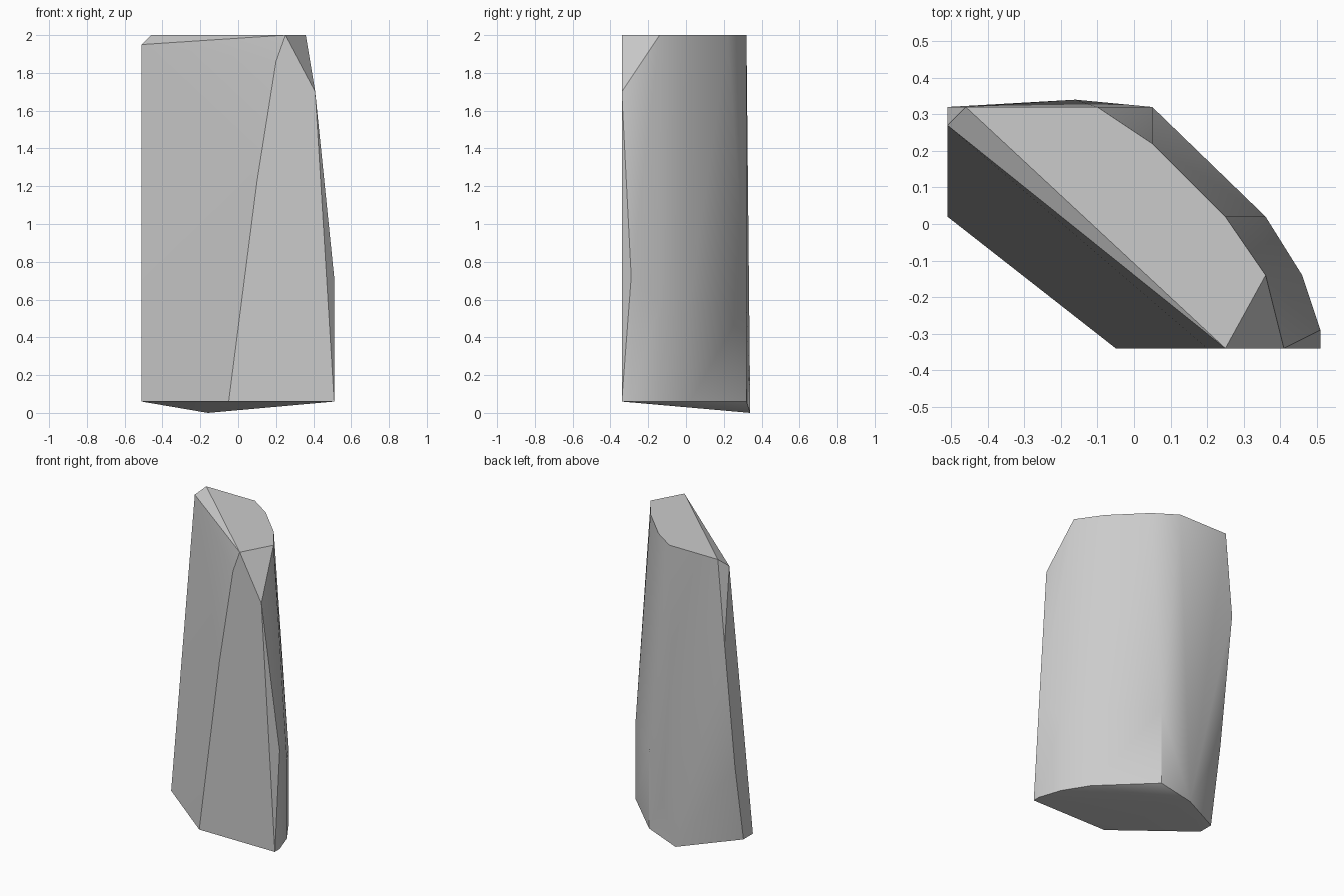
import bpy
import bmesh
import math

# Remove the default object
default_cube = bpy.data.objects.get("Cube")
if default_cube:
    bpy.data.objects.remove(default_cube, do_unlink=True)


def make_material(name, colour):
    material = bpy.data.materials.new(name)
    material.use_nodes = True
    material.diffuse_color = colour
    shader = material.node_tree.nodes["Principled BSDF"]
    shader.inputs["Base Color"].default_value = colour
    shader.inputs["Roughness"].default_value = 0.9
    return material


def level(outline, height):
    """Place a flat outline at one height."""
    return [(x, y, height) for x, y in outline]


def chiselled_block(name, points, material):
    """Wrap the corner points in a convex faceted solid."""
    bm = bmesh.new()
    for point in points:
        bm.verts.new(point)
    bmesh.ops.convex_hull(bm, input=bm.verts[:])
    loose = [v for v in bm.verts if not v.link_faces]
    bmesh.ops.delete(bm, geom=loose, context="VERTS")
    bmesh.ops.dissolve_limit(bm, angle_limit=math.radians(0.5),
                             verts=bm.verts[:], edges=bm.edges[:])
    bmesh.ops.recalc_face_normals(bm, faces=bm.faces[:])

    mesh = bpy.data.meshes.new(name)
    bm.to_mesh(mesh)
    bm.free()
    mesh.materials.append(material)

    block = bpy.data.objects.new(name, mesh)
    bpy.context.collection.objects.link(block)
    bpy.ops.object.select_all(action="DESELECT")
    block.select_set(True)
    bpy.context.view_layer.objects.active = block
    bpy.ops.object.shade_smooth_by_angle(angle=math.radians(30))
    return block


FRONT = -0.34
SIDE = 0.51
BACK = 0.32

# Rounded back corners shared by the base rim and the shoulder
back_curve = [(0.46, -0.14), (0.36, 0.02), (0.05, BACK)]

# Base rim and the low point underneath
base_rim = level([(-SIDE, 0.02), (-0.05, FRONT), (SIDE, FRONT),
                  (SIDE, -0.29), (-SIDE, 0.12)] + back_curve, 0.06)
foot = [(-0.16, -FRONT, 0)]

# Shoulder where the back starts to lean inwards
shoulder = level(back_curve, 0.58) + [(SIDE, -0.29, 0.72)]

# Flat top
top = level([(-0.46, BACK), (-0.1, BACK), (0.05, 0.22),
             (0.25, 0.02), (0.36, -0.14), (0.25, FRONT)], 2)

# Chipped front edge and top corner
front_chips = [(0.1, FRONT, 1.23), (0.2, FRONT, 1.86), (0.41, FRONT, 1.7)]

# Narrow side flank
flank = [(-SIDE, 0.21, 0.58), (-SIDE, BACK, 1.44), (-SIDE, 0.27, 1.95)]

stone = make_material("grey stone", (0.6, 0.6, 0.6, 1))
chiselled_block("standing_rock",
                base_rim + foot + shoulder + top + front_chips + flank, stone)
